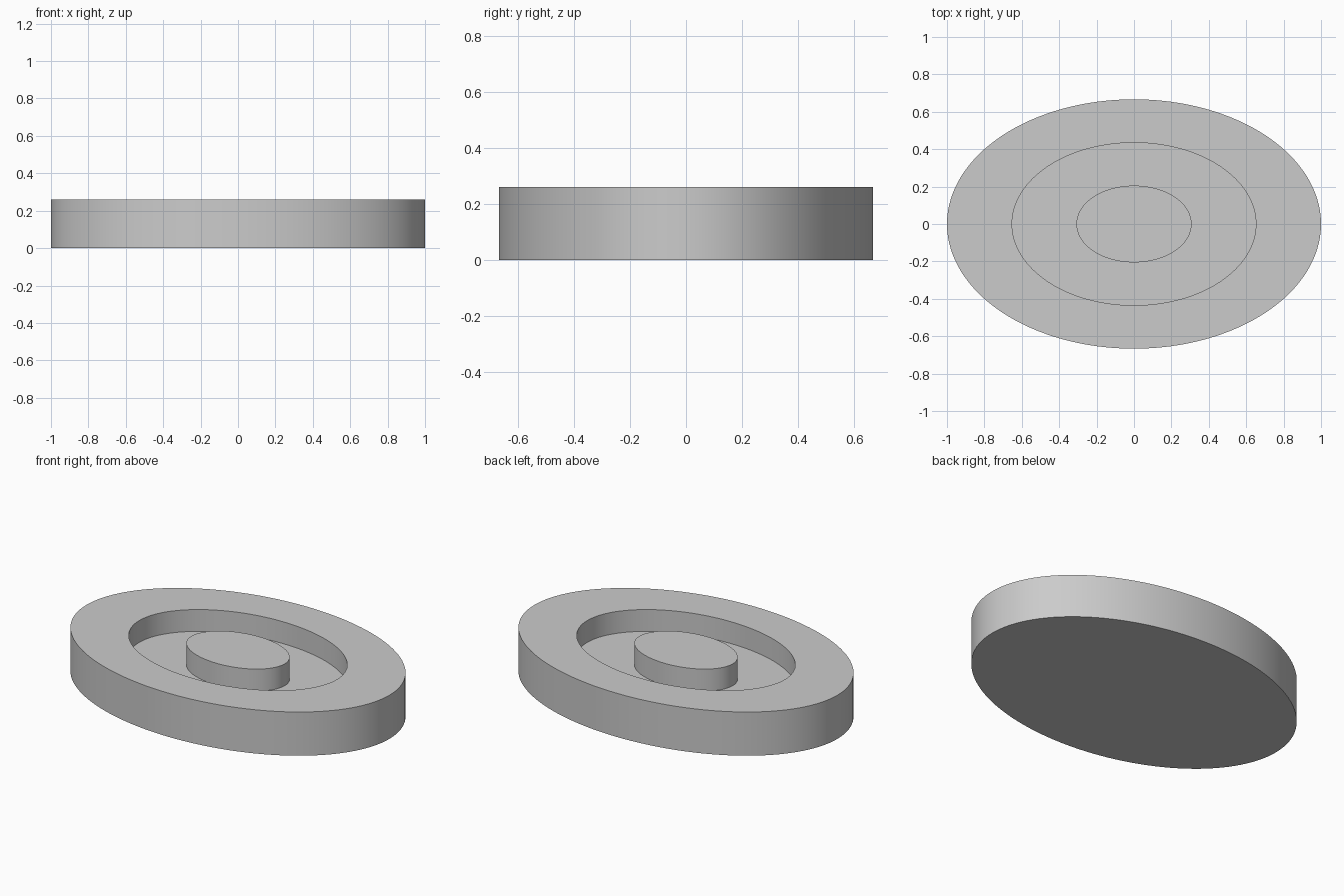
import bpy
import bmesh
import math

default_cube = bpy.data.objects.get("Cube")
if default_cube:
    bpy.data.objects.remove(default_cube, do_unlink=True)

SEGMENTS = 128
ASPECT = 2 / 3          # depth of every ellipse relative to its width
HEIGHT = 0.26
FLOOR = 0.13            # height of the groove floor
OUTER, GROOVE, ISLAND = 1.0, 0.652, 0.308

# Single grey material
grey = bpy.data.materials.new("light grey")
grey.use_nodes = True
color = (0.6, 0.6, 0.6, 1)
grey.diffuse_color = color
grey.node_tree.nodes["Principled BSDF"].inputs["Base Color"].default_value = color


def ellipse(bm, radius, z):
    """Ring of vertices with the shared elliptical proportion."""
    angles = [2 * math.pi * i / SEGMENTS for i in range(SEGMENTS)]
    return [bm.verts.new((radius * math.cos(a), radius * ASPECT * math.sin(a), z))
            for a in angles]


def elliptical_lathe(name, profile):
    """Join the profile's rings with walls and cap both ends."""
    bm = bmesh.new()
    rings = [ellipse(bm, r, z) for r, z in profile]
    for low, high in zip(rings, rings[1:]):
        for i in range(SEGMENTS):
            j = (i + 1) % SEGMENTS
            bm.faces.new((low[i], low[j], high[j], high[i]))
    bm.faces.new(rings[0][::-1])
    bm.faces.new(rings[-1])
    mesh = bpy.data.meshes.new(name)
    bm.to_mesh(mesh)
    bm.free()
    mesh.materials.append(grey)
    obj = bpy.data.objects.new(name, mesh)
    bpy.context.collection.objects.link(obj)
    return obj


# Oval plate: outer wall, rim, sunken groove and central island
plate = elliptical_lathe("oval_grooved_plate", [
    (OUTER, 0), (OUTER, HEIGHT),
    (GROOVE, HEIGHT), (GROOVE, FLOOR),
    (ISLAND, FLOOR), (ISLAND, HEIGHT),
])

# Smooth walls with crisp rims
bpy.ops.object.select_all(action='DESELECT')
plate.select_set(True)
bpy.context.view_layer.objects.active = plate
bpy.ops.object.shade_smooth_by_angle(angle=math.radians(30))
